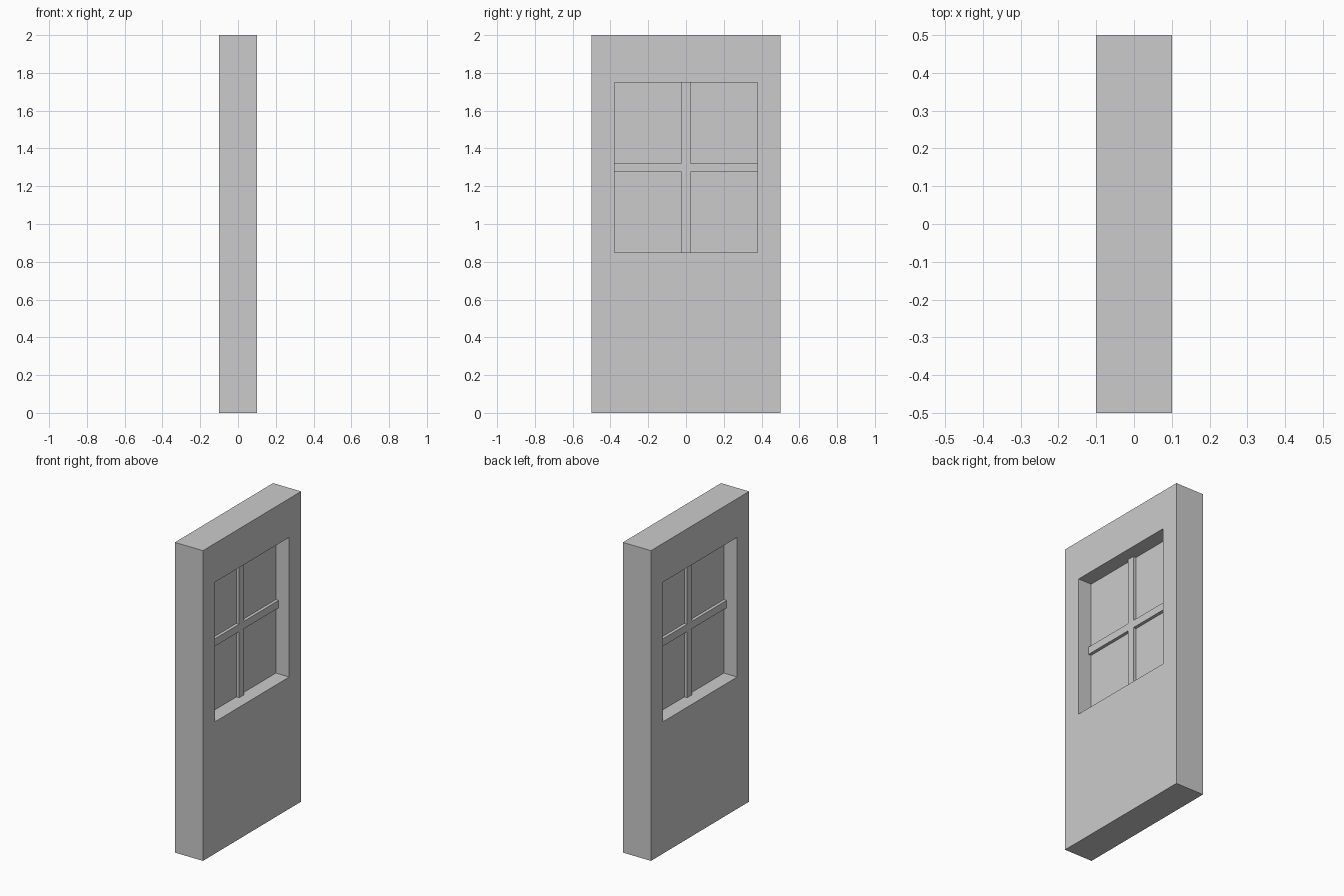
import bpy, bmesh

if "Cube" in bpy.data.objects:
    bpy.data.objects.remove(bpy.data.objects["Cube"])

HALF_T = 0.10                       # half door thickness
Y, Z0, Z1 = 0.378, 0.85, 1.75       # window opening
BAR = 0.024                         # half width of the glazing bars
ZC = (Z0 + Z1) / 2


def finish(name, bm):
    bmesh.ops.recalc_face_normals(bm, faces=bm.faces)
    mesh = bpy.data.meshes.new(name)
    bm.to_mesh(mesh)
    bm.free()
    obj = bpy.data.objects.new(name, mesh)
    bpy.context.collection.objects.link(obj)
    return obj


def rect_loop(bm, x, y, z0, z1):
    return [bm.verts.new((x, a, b)) for a, b in ((-y, z0), (y, z0), (y, z1), (-y, z1))]


# Door leaf: four rectangular loops joined into a closed ring around the window
bm = bmesh.new()
loops = [rect_loop(bm, HALF_T, 0.5, 0, 2), rect_loop(bm, HALF_T, Y, Z0, Z1),
         rect_loop(bm, -HALF_T, Y, Z0, Z1), rect_loop(bm, -HALF_T, 0.5, 0, 2)]
for i in range(4):
    a, b = loops[i], loops[(i + 1) % 4]
    for j in range(4):
        k = (j + 1) % 4
        bm.faces.new((a[j], a[k], b[k], b[j]))
finish("door_leaf", bm)

# Window pane, thin sheet in the middle of the opening
bm = bmesh.new()
bmesh.ops.create_cube(bm, size=1)
bmesh.ops.scale(bm, vec=(0.01, 2 * Y, Z1 - Z0), verts=bm.verts)
bmesh.ops.translate(bm, vec=(0, 0, ZC), verts=bm.verts)
finish("window_pane", bm)

# Glazing bars: one cross-shaped outline extruded through the pane
h = (Z1 - Z0) / 2
cross = []
for sy, sz in ((1, 1), (-1, 1), (-1, -1), (1, -1)):
    corner = [(sy * Y, sz * BAR), (sy * BAR, sz * BAR), (sy * BAR, sz * h)]
    cross += corner if sy == sz else corner[::-1]
bm = bmesh.new()
face = bm.faces.new([bm.verts.new((-0.025, y, ZC + z)) for y, z in cross])
ext = bmesh.ops.extrude_face_region(bm, geom=[face], use_keep_orig=True)
bmesh.ops.translate(bm, vec=(0.05, 0, 0),
                    verts=[v for v in ext["geom"] if isinstance(v, bmesh.types.BMVert)])
finish("glazing_bars", bm)
